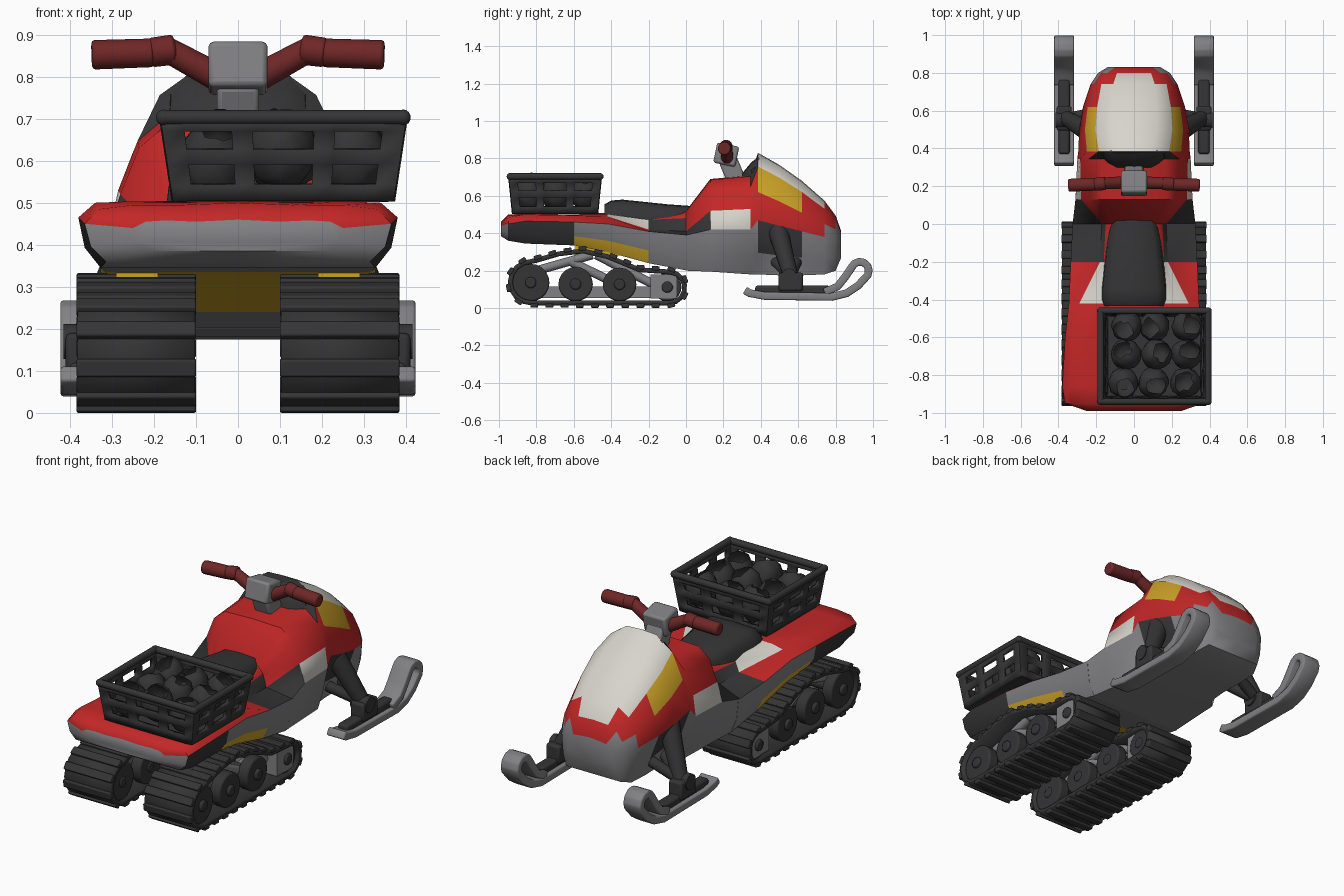
import bpy, bmesh, math, random
from mathutils import Vector, Matrix

if "Cube" in bpy.data.objects:
    bpy.data.objects.remove(bpy.data.objects["Cube"])

random.seed(4)
COL = {"R": ("red", (0.55, 0.02, 0.02, 1)), "W": ("ivory", (0.68, 0.66, 0.6, 1)),
       "Y": ("yellow", (0.6, 0.36, 0.02, 1)), "K": ("black", (0.035, 0.035, 0.037, 1)),
       "G": ("steel", (0.22, 0.22, 0.23, 1)), "D": ("dark_red", (0.16, 0.02, 0.02, 1))}
MAT = {}
for key, (label, rgba) in COL.items():
    MAT[key] = bpy.data.materials.new(label)
    MAT[key].diffuse_color = rgba
KEYS = list(COL)


def finish(name, bm, col="K", angle=40, solid=0, bevel=0):
    """Turn a bmesh into a smooth-shaded object; col=None keeps per-face colours."""
    bmesh.ops.recalc_face_normals(bm, faces=bm.faces)
    me = bpy.data.meshes.new(name)
    bm.to_mesh(me)
    bm.free()
    ob = bpy.data.objects.new(name, me)
    bpy.context.collection.objects.link(ob)
    for k in (KEYS if col is None else [col]):
        me.materials.append(MAT[k])
    bpy.ops.object.select_all(action='DESELECT')
    ob.select_set(True)
    bpy.context.view_layer.objects.active = ob
    bpy.ops.object.shade_smooth_by_angle(angle=math.radians(angle))
    if solid:
        m = ob.modifiers.new("thickness", 'SOLIDIFY')
        m.thickness, m.offset = solid, 0
    if bevel:
        m = ob.modifiers.new("bevel", 'BEVEL')
        m.width, m.segments = bevel, 2
    return ob


def loft(name, stations, col=None):
    """Stations: (y, half section from top centre to bottom centre, face colours)."""
    bm = bmesh.new()
    rings = []
    for y, half, _ in stations:
        full = half + [(-x, z) for x, z in half[-2:0:-1]]
        rings.append([bm.verts.new((x, y, z)) for x, z in full])
    n = len(rings[0])
    for a, b, st in zip(rings, rings[1:], stations):
        for j in range(n):
            k = (j + 1) % n
            f = bm.faces.new((a[j], a[k], b[k], b[j]))
            if col is None:
                f.material_index = KEYS.index(st[2][j if j < n // 2 else n - 1 - j])
    for r in (rings[0], rings[-1]):
        f = bm.faces.new(r)
        f.material_index = KEYS.index("G") if col is None else 0
    return finish(name, bm, col, 45)


def hull(y, top, w_top, w_side, z_side, w_max, z_max, base, colours, low=.96):
    """Body section: crown, shoulder, side, widest line, sill (low = sill width) and floor."""
    return (y, [(0, top), (w_top, top - .005), (w_top * .4 + w_side * .6, top * .65 + z_side * .35),
                (w_side, z_side), (w_max, z_max), (w_max * low, z_max * .4 + base * .6),
                (w_max * (low - .1), base), (0, base)], colours)


def pad(y, w, top, base):
    """Rounded cushion section."""
    return (y, [(0, top), (w * .75, top - .005), (w, top - .04), (w + .01, base), (0, base)], "")


def strip(name, x, w, path, col, thick, closed=False, bevel=0):
    """Flat band of width w following a (y, z) path."""
    bm = bmesh.new()
    rows = [[bm.verts.new((x + s * w / 2, y, z)) for s in (-1, 1)] for y, z in path]
    for a, b in zip(rows, rows[1:] + rows[:1] if closed else rows[1:]):
        bm.faces.new((a[0], a[1], b[1], b[0]))
    return finish(name, bm, col, 50, thick, bevel)


def arc(y, z, r, a0, a1, n):
    """Points on a circle arc, angles in degrees."""
    ang = [math.radians(a0 + (a1 - a0) * i / (n - 1)) for i in range(n)]
    return [(y + r * math.cos(a), z + r * math.sin(a)) for a in ang]


def add_box(bm, c, size, rot=0):
    m = Matrix.Translation(c) @ Matrix.Rotation(rot, 4, 'X') @ Matrix.Diagonal((*size, 1))
    bmesh.ops.create_cube(bm, size=1, matrix=m)


def add_rod(bm, p, q, r1, r2=None, seg=14):
    p, q = Vector(p), Vector(q)
    m = Matrix.Translation((p + q) / 2) @ (q - p).to_track_quat('Z', 'Y').to_matrix().to_4x4()
    bmesh.ops.create_cone(bm, cap_ends=True, segments=seg, radius1=r1,
                          radius2=r1 if r2 is None else r2, depth=(q - p).length, matrix=m)


# Rear deck and footboards
loft("rear_deck", [
    hull(-.99, .46, .10, .22, .455, .25, .44, .385, "RRRRGGG"),
    hull(-.95, .50, .13, .33, .485, .365, .45, .36, "RRRRKKG"),
    hull(-.86, .505, .13, .34, .50, .38, .465, .345, "RRRRKKG"),
    hull(-.60, .50, .13, .325, .495, .365, .46, .335, "RRRRGYY"),
    hull(-.42, .51, .13, .29, .49, .345, .45, .30, "RWWRGYY"),
    hull(-.20, .50, .13, .18, .42, .335, .41, .24, "RRKKGGG"),
    hull(.01, .52, .12, .17, .41, .325, .39, .20, "")])

# Cowl, windscreen and hood, pinched low down around the ski legs
loft("hood", [
    hull(0, .52, .12, .17, .41, .325, .39, .20, "RRRKGGG"),
    hull(.13, .69, .17, .28, .52, .31, .42, .195, "RRRWGGG"),
    hull(.345, .71, .17, .285, .53, .30, .42, .18, "KKRRGGG", .9),
    hull(.385, .83, .09, .25, .62, .295, .47, .18, "WWYRKGG", .78),
    hull(.50, .765, .12, .26, .57, .29, .44, .175, "WWYRKGG", .74),
    hull(.62, .68, .12, .245, .51, .27, .41, .175, "WWRRGGG", .8),
    hull(.74, .575, .11, .215, .45, .23, .38, .18, "WRRGGGG", .92),
    hull(.80, .495, .09, .175, .42, .19, .37, .20, "RRGGGGG"),
    hull(.83, .41, .06, .125, .38, .14, .36, .27, "")])

# Seat and dash pod
loft("seat", [pad(-.435, .155, .555, .45), pad(-.40, .165, .575, .45), pad(-.34, .165, .58, .45),
              pad(-.10, .14, .555, .45), pad(.04, .115, .545, .45)], "K")
loft("dash_pod", [pad(.30, .11, .72, .66), pad(.35, .16, .78, .66), pad(.39, .16, .81, .66)], "K")

# Steering column, bar arms and grips
bm = bmesh.new()
add_box(bm, (0, .215, .82), (.14, .12, .11), -.2)
add_box(bm, (0, .25, .73), (.10, .10, .14), .4)
finish("steering_column", bm, "G", bevel=.012)
for side, s in (("left", -1), ("right", 1)):
    bm = bmesh.new()
    add_rod(bm, (s * .05, .22, .80), (s * .17, .215, .865), .034, .03)
    finish(side + "_bar_arm", bm, "D")
    bm = bmesh.new()
    add_rod(bm, (s * .15, .215, .865), (s * .21, .21, .857), .036, .035)
    add_rod(bm, (s * .20, .21, .857), (s * .348, .205, .852), .034, .035)
    finish(side + "_grip", bm, "D", bevel=.008)

# Side outlines: belt round the end wheels and over a hump, ski with curled tip
BELT = (arc(-.83, .138, .11, 110, 270, 8) + arc(-.09, .11, .083, -90, 85, 8)
        + [(-.25, .205), (-.42, .275), (-.55, .305), (-.68, .29), (-.80, .255)])
SKI = ([(.315, .095), (.34, .08), (.42, .065), (.78, .06), (.86, .08), (.92, .12)]
       + arc(.93, .20, .048, -30, 160, 7) + [(.85, .165), (.81, .115), (.74, .085)])

for side, s in (("left", -1), ("right", 1)):
    # Track belt with lugs at even spacing
    strip(side + "_track_belt", s * .242, .28, BELT, "K", .026, True)
    bm = bmesh.new()
    pts = [Vector((0, y, z)) for y, z in BELT]
    loop = list(zip(pts, pts[1:] + pts[:1]))
    step = sum((b - a).length for a, b in loop) / 26
    travelled = i = 0
    for a, b in loop:
        d = b - a
        while i < 26 and i * step < travelled + d.length:
            n = Vector((0, d.z, -d.y)).normalized()
            p = a + d * ((i * step - travelled) / d.length) + n * .014
            add_box(bm, (s * .242, p.y, p.z), (.285, .042, .024), math.atan2(d.z, d.y))
            i += 1
        travelled += d.length
    finish(side + "_track_lugs", bm, "K", bevel=.005)
    # Wheels and axles inside the belt
    bm = bmesh.new()
    for y, r in ((-.83, .10), (-.59, .092), (-.355, .09), (-.10, .076)):
        z = r + .036
        for x in (.145, .335):
            add_rod(bm, (s * (x - .03), y, z), (s * (x + .03), y, z), r, seg=20)
        add_rod(bm, (s * .11, y, z), (s * .38, y, z), .03)
    finish(side + "_wheels", bm, "K", bevel=.008)
    # Suspension rails, struts and mounts
    bm = bmesh.new()
    for x in (.20, .29):
        add_box(bm, (s * x, -.47, .085), (.03, .74, .06))
        for y0, z0, y1, z1 in ((-.18, .13, -.48, .285), (-.80, .20, -.50, .285), (-.35, .12, -.62, .25)):
            add_rod(bm, (s * x, y0, z0), (s * x, y1, z1), .024)
    add_box(bm, (s * .242, -.12, .115), (.25, .14, .13))
    finish(side + "_track_frame", bm, "G")
    bm = bmesh.new()
    add_box(bm, (s * .24, -.42, .31), (.10, .34, .06))
    finish(side + "_track_mount", bm, "Y")

    # Ski runner, keel and mount
    cx = s * .37
    strip(side + "_ski", cx, .105, SKI, "G", .042, bevel=.012)
    bm = bmesh.new()
    add_box(bm, (cx, .57, .095), (.06, .40, .05))
    add_box(bm, (cx, .56, .14), (.08, .13, .10))
    finish(side + "_ski_mount", bm, "K", bevel=.012)
    # Front suspension leg and arms
    hub = (s * .36, .56, .17)
    bm = bmesh.new()
    add_rod(bm, (s * .24, .49, .42), hub, .055, .04)
    for y in (.46, .60):
        add_rod(bm, (s * .16, y, .265), hub, .028)
    add_rod(bm, (s * .32, .55, .17), (s * .415, .55, .17), .042)
    finish(side + "_ski_leg", bm, "K")

# Cargo basket: tapered walls with window cells left out
US = [0, .08, .28, .37, .63, .72, .92, 1]
VS = [0, .2, .44, .62, .84, 1]
CORNERS = [(-1, -1), (1, -1), (1, 1), (-1, 1)]
TOP = [Vector((.108 + .285 * u, -.70 + .24 * v, .703)) for u, v in CORNERS]
BOT = [Vector((.108 + .255 * u, -.70 + .22 * v, .505)) for u, v in CORNERS]
bm = bmesh.new()
for k in range(4):
    grid = [[bm.verts.new(BOT[k].lerp(BOT[k - 3], u).lerp(TOP[k].lerp(TOP[k - 3], u), v)) for u in US] for v in VS]
    for j in range(len(VS) - 1):
        for i in range(len(US) - 1):
            if not (i % 2 and j % 2):
                bm.faces.new((grid[j][i], grid[j][i + 1], grid[j + 1][i + 1], grid[j + 1][i]))
bmesh.ops.remove_doubles(bm, verts=bm.verts, dist=.001)
finish("basket_walls", bm, "K", 30, .022)
bm = bmesh.new()
for k in range(4):
    add_rod(bm, TOP[k], TOP[k - 3], .018, seg=10)
    bmesh.ops.create_uvsphere(bm, u_segments=10, v_segments=8, radius=.019, matrix=Matrix.Translation(TOP[k]))
add_box(bm, (.108, -.70, .508), (.50, .43, .012))
finish("basket_rim", bm, "K")

# Rough round cargo pieces with broken openings
bm = bmesh.new()
for x in (-.05, .11, .27):
    for y in (-.84, -.69, -.54):
        c = Vector((x + random.uniform(-.012, .012), y, .61 + random.uniform(-.01, .02)))
        ball = bmesh.ops.create_icosphere(bm, subdivisions=3, radius=.08, matrix=Matrix.Translation(c))["verts"]
        for v in ball:
            v.co = c + (v.co - c) * random.uniform(.94, 1.06)
            v.co.z = c.z + (v.co.z - c.z) * 1.2
        hole = c + Vector((random.uniform(-.04, .04), random.uniform(-.04, .04), .095))
        bmesh.ops.delete(bm, geom=[v for v in ball if (v.co - hole).length < .045], context='VERTS')
finish("basket_cargo", bm, "K", 60)

for m in bpy.data.materials:
    if m.users and not m.is_grease_pencil:
        m.use_nodes = True
        m.node_tree.nodes["Principled BSDF"].inputs["Base Color"].default_value = m.diffuse_color
